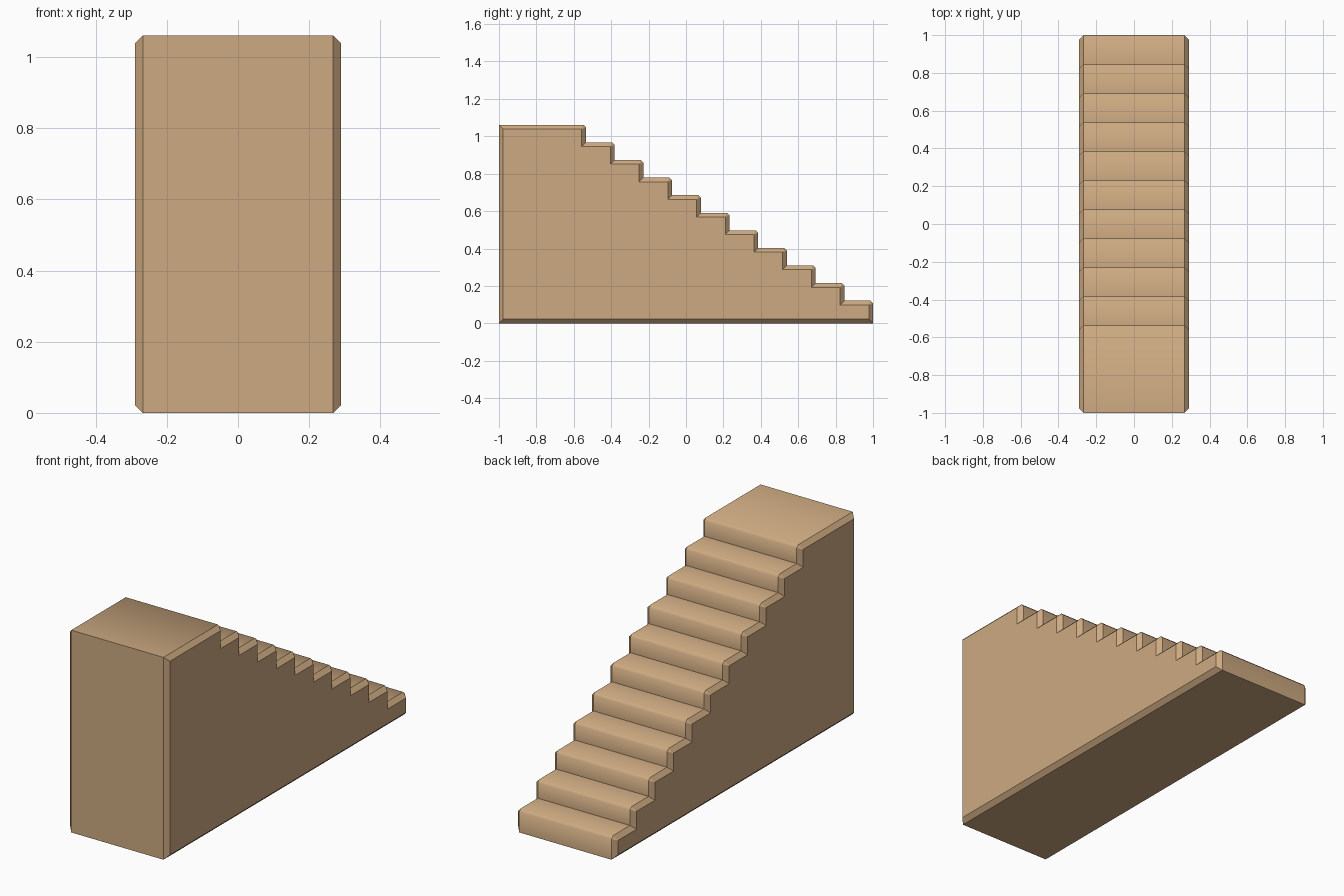
import bpy, bmesh

if "Cube" in bpy.data.objects:
    bpy.data.objects.remove(bpy.data.objects["Cube"])

HALF_W, BEVEL, NOSE = 0.29, 0.0225, 0.0132
STEPS, RUN, RISE, FIRST = 11, 0.1535, 0.094, 0.121

# Side profile: each corner is (y, z, kind), kind = "nose" for rounded step edges
corners = [(-1.0, 0.0, "sharp"), (1.0, 0.0, "sharp")]
for k in range(STEPS):
    y, z = 1 - RUN * k, FIRST + RISE * k
    corners.append((y, z, "nose"))
    if k < STEPS - 1:
        corners.append((y - RUN, z, "inner"))
corners.append((-1.0, FIRST + RISE * (STEPS - 1), "sharp"))

# Outer points (nose corners are chamfered) and matching inset points for the sides
outer, inset, owner = [], [], []
for i, (y, z, kind) in enumerate(corners):
    pts = [(y, z - NOSE), (y - NOSE, z)] if kind == "nose" else [(y, z)]
    outer += pts
    owner += [i] * len(pts)
    inset.append((y + BEVEL if y == -1.0 else y - BEVEL,
                  z + BEVEL if z == 0.0 else z - BEVEL))

bm = bmesh.new()
x_in = HALF_W - BEVEL
ring = {s: [bm.verts.new((s * x_in, y, z)) for y, z in outer] for s in (-1, 1)}
side = {s: [bm.verts.new((s * HALF_W, y, z)) for y, z in inset] for s in (-1, 1)}
n = len(outer)

# Treads, risers, back, front and base across the width
for i in range(n):
    j = (i + 1) % n
    bm.faces.new((ring[-1][i], ring[-1][j], ring[1][j], ring[1][i]))

# Bevelled rim and flat cheek on each side
for s in (-1, 1):
    for i in range(n):
        j = (i + 1) % n
        a, b = side[s][owner[i]], side[s][owner[j]]
        face = [ring[s][i], ring[s][j], b] + ([a] if a != b else [])
        bm.faces.new(face)
    bm.faces.new(side[s])
bmesh.ops.recalc_face_normals(bm, faces=bm.faces)

# Smooth shading only over the step noses
for f in bm.faces:
    f.smooth = True
for e in bm.edges:
    e.smooth = False
for i in range(n):
    if corners[owner[i]][2] == "nose":
        bm.edges.get((ring[-1][i], ring[1][i])).smooth = True

mesh = bpy.data.meshes.new("staircase")
bm.to_mesh(mesh)
bm.free()

wood = bpy.data.materials.new("light wood")
wood.diffuse_color = (0.61, 0.40, 0.22, 1)
wood.use_nodes = True
wood.node_tree.nodes["Principled BSDF"].inputs["Base Color"].default_value = wood.diffuse_color
mesh.materials.append(wood)
bpy.context.collection.objects.link(bpy.data.objects.new("staircase", mesh))
